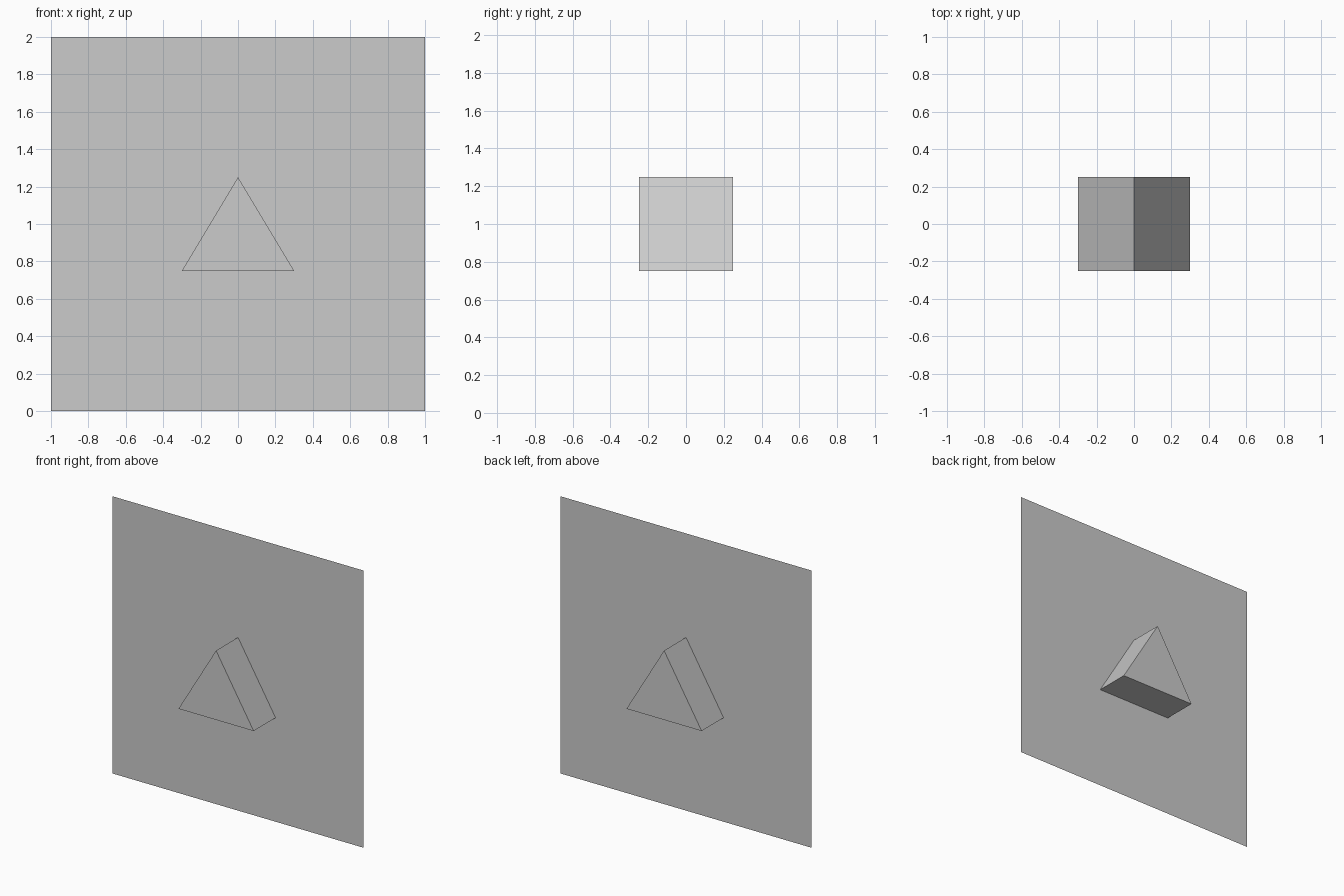
import bpy, bmesh
from mathutils import Vector

if "Cube" in bpy.data.objects:
    bpy.data.objects.remove(bpy.data.objects["Cube"])


def profile_object(name, outline, y, depth=0.0):
    """Flat x/z outline placed at y, optionally extruded along +y."""
    bm = bmesh.new()
    face = bm.faces.new([bm.verts.new((x, y, z)) for x, z in outline])
    if depth:
        out = bmesh.ops.extrude_face_region(bm, geom=[face], use_keep_orig=True)
        moved = [g for g in out["geom"] if isinstance(g, bmesh.types.BMVert)]
        bmesh.ops.translate(bm, verts=moved, vec=Vector((0, depth, 0)))
        bmesh.ops.recalc_face_normals(bm, faces=bm.faces)
    mesh = bpy.data.meshes.new(name)
    bm.to_mesh(mesh)
    bm.free()
    obj = bpy.data.objects.new(name, mesh)
    bpy.context.collection.objects.link(obj)
    return obj


# Thin upright square sheet, facing -y
profile_object("upright_panel", [(-1, 0), (1, 0), (1, 2), (-1, 2)], 0)

# Closed triangular prism passing through the sheet
profile_object("triangular_prism", [(-0.3, 0.75), (0.3, 0.75), (0, 1.25)], -0.25, 0.5)
